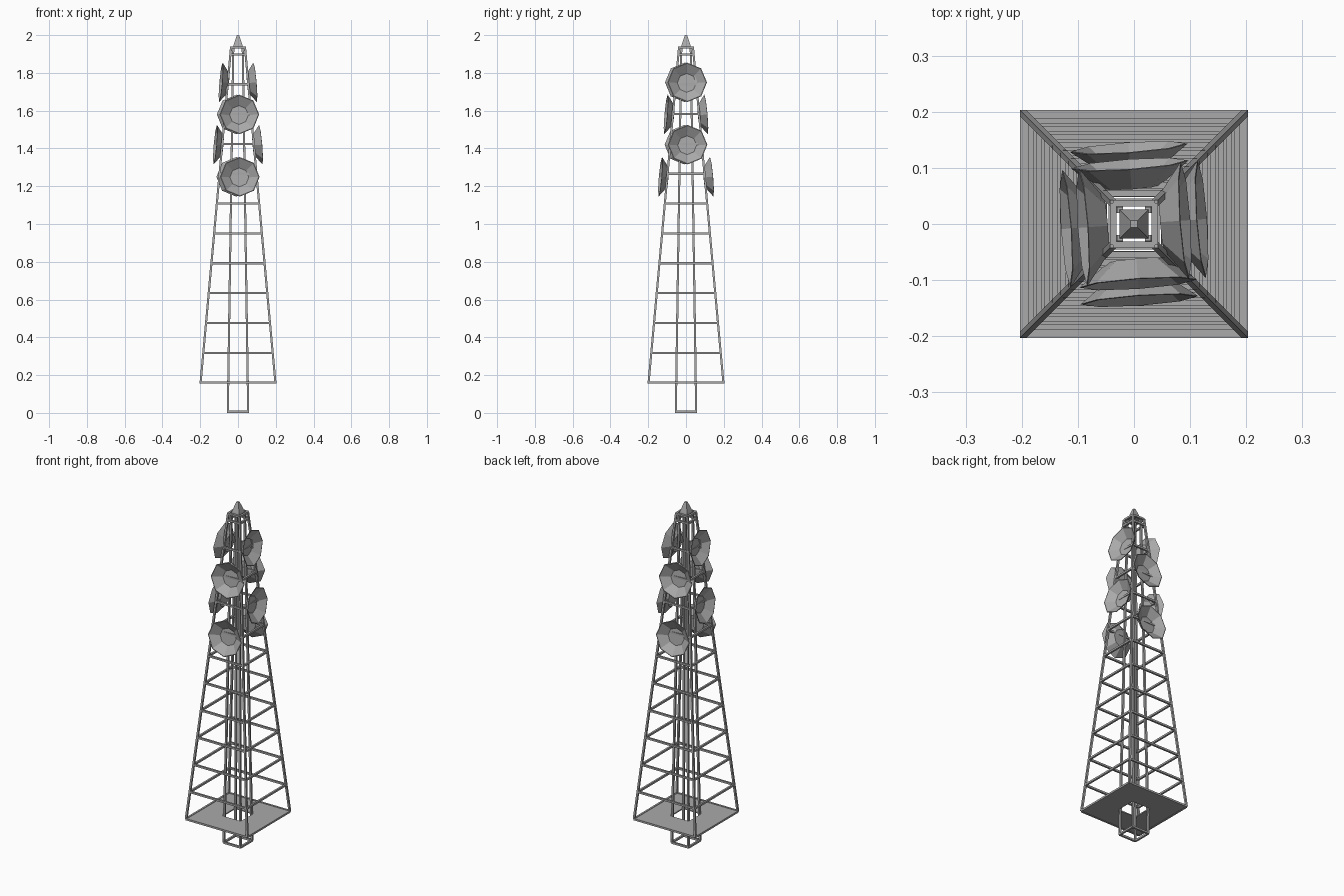
import bpy, bmesh, math
from mathutils import Vector, Matrix

if "Cube" in bpy.data.objects:
    bpy.data.objects.remove(bpy.data.objects["Cube"])

steel = bpy.data.materials.new("grey_steel")
steel.use_nodes = True
GREY = (0.4, 0.4, 0.4, 1)
steel.diffuse_color = GREY
steel.node_tree.nodes["Principled BSDF"].inputs["Base Color"].default_value = GREY

BASE_Z, TOP_Z, BAR = 0.16, 1.935, 0.011
CORNERS = [(-1, -1), (1, -1), (1, 1), (-1, 1)]


def outer(z):
    return 0.198 - 0.161 * (z - BASE_Z) / (TOP_Z - BASE_Z)


def inner(z):
    return 0.054 - 0.029 * z / TOP_Z


def finish(name, bm):
    mesh = bpy.data.meshes.new(name)
    bm.to_mesh(mesh)
    bm.free()
    mesh.materials.append(steel)
    obj = bpy.data.objects.new(name, mesh)
    bpy.context.collection.objects.link(obj)
    return obj


def add_bar(bm, a, b, t=BAR):
    """Square bar between two points."""
    a, b = Vector(a), Vector(b)
    d = b - a
    # bars keep their sides in line with the world axes
    u = Vector((1, 0, 0)) if abs(d.x) < abs(d.y) + abs(d.z) else Vector((0, 1, 0))
    side = (u - d * u.dot(d) / d.length_squared).normalized()
    up = d.normalized().cross(side)
    m = Matrix((side, up, d.normalized())).transposed().to_4x4()
    m.translation = (a + b) / 2
    bmesh.ops.create_cube(bm, size=1, matrix=m @ Matrix.Diagonal((t, t, d.length, 1)))


def posts(name, width, z0, z1):
    bm = bmesh.new()
    for x, y in CORNERS:
        add_bar(bm, (x * width(z0), y * width(z0), z0), (x * width(z1), y * width(z1), z1))
    finish(name, bm)


def square_ring(name, w, z):
    bm = bmesh.new()
    for i in range(4):
        (x0, y0), (x1, y1) = CORNERS[i], CORNERS[(i + 1) % 4]
        add_bar(bm, (x0 * w, y0 * w, z), (x1 * w, y1 * w, z))
    finish(name, bm)


def loft(name, rings, sides, cap_end=True):
    """Stacked regular rings given as (radius, height)."""
    bm = bmesh.new()
    loops = []
    for r, h in rings:
        loops.append([bm.verts.new((r * math.cos(math.tau * (i + (0.5 if sides == 4 else 0)) / sides),
                                    r * math.sin(math.tau * (i + (0.5 if sides == 4 else 0)) / sides), h))
                      for i in range(sides)])
    for lo, hi in zip(loops, loops[1:]):
        for i in range(sides):
            j = (i + 1) % sides
            bm.faces.new((lo[i], lo[j], hi[j], hi[i]))
    bm.faces.new(loops[0][::-1])
    if cap_end:
        bm.faces.new(loops[-1])
    return finish(name, bm)


# Lattice: legs, inner column and rungs
posts("outer_legs", outer, BASE_Z, TOP_Z)
posts("inner_column", inner, 0.005, TOP_Z)
square_ring("column_foot", inner(0), 0.006)
for k in range(12):
    z = BASE_Z + k * 0.158
    square_ring(f"rung_{k + 1}", outer(z), z)
square_ring("top_ring", outer(TOP_Z), TOP_Z)

# Base plate with a square opening for the column
bm = bmesh.new()
loops = [[bm.verts.new((x * w, y * w, z)) for x, y in CORNERS]
         for w, z in ((0.2, 0.163), (0.06, 0.163), (0.06, 0.156), (0.2, 0.156))]
for a, b in zip(loops, loops[1:] + loops[:1]):
    for i in range(4):
        j = (i + 1) % 4
        bm.faces.new((a[i], a[j], b[j], b[i]))
bmesh.ops.recalc_face_normals(bm, faces=bm.faces)
finish("base_plate", bm)

# Peak cap
R = math.sqrt(2)
loft("peak_cap", [(0.026 * R, 1.935), (0.024 * R, 1.945), (0.011 * R, 1.985), (0.006 * R, 2.0)], 4)

# Dishes: open eight-sided bowls, two on each face
for name, angle, heights in (("front", -90, (1.25, 1.58)), ("left", 0, (1.42, 1.75)),
                             ("back", 90, (1.25, 1.58)), ("right", 180, (1.42, 1.75))):
    for level, z in zip(("lower", "upper"), heights):
        dish = loft(f"{name}_{level}_dish",
                    [(0.052, -0.04), (0.105, 0), (0.101, 0.001), (0.05, -0.034)], 8)
        turn = (Matrix.Rotation(math.radians(angle + 4), 4, 'Z')
                @ Matrix.Translation((outer(z) + 0.037, 0, z))
                @ Matrix.Rotation(math.radians(85), 4, 'Y'))
        dish.data.transform(turn)
